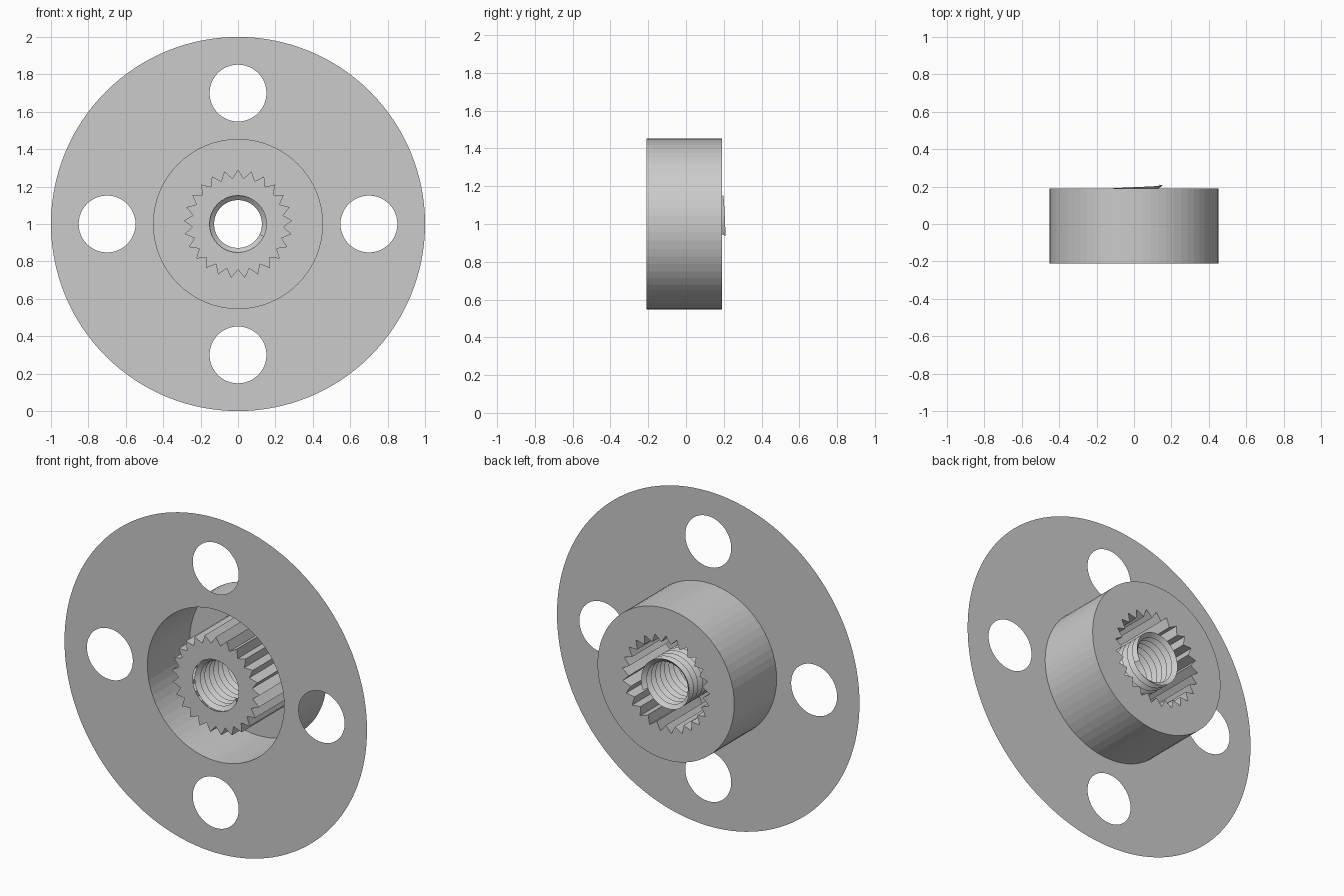
import bpy, bmesh
from math import sin, cos, pi, tau, radians

if "Cube" in bpy.data.objects:
    bpy.data.objects.remove(bpy.data.objects["Cube"])

FRONT, BACK = -0.21, 0.19


def circle(r, n=64, cx=0.0, cz=1.0):
    return [(cx + r * sin(tau * i / n), cz + r * cos(tau * i / n)) for i in range(n)]


def finish(bm, name, smooth=False):
    me = bpy.data.meshes.new(name)
    bm.to_mesh(me)
    bm.free()
    ob = bpy.data.objects.new(name, me)
    bpy.context.collection.objects.link(ob)
    for p in me.polygons:
        p.use_smooth = smooth
    return ob


def plate(name, y, outlines):
    """Thin flat sheet: first outline is the rim, the others are holes."""
    bm = bmesh.new()
    for pts in outlines:
        vs = [bm.verts.new((x, y, z)) for x, z in pts]
        for a, b in zip(vs, vs[1:] + vs[:1]):
            bm.edges.new((a, b))
    facing = (0, -1, 0) if y < 0 else (0, 1, 0)
    bmesh.ops.triangle_fill(bm, use_beauty=True, use_dissolve=False,
                            edges=bm.edges[:], normal=facing)
    for f in bm.faces:
        f.normal_update()
        if f.normal.y * facing[1] < 0:
            f.normal_flip()
    return finish(bm, name)


def wall(name, pts):
    """Open tube joining the front plane to the back plane."""
    bm = bmesh.new()
    a = [bm.verts.new((x, FRONT, z)) for x, z in pts]
    b = [bm.verts.new((x, BACK, z)) for x, z in pts]
    for i in range(len(pts)):
        j = (i + 1) % len(pts)
        bm.faces.new((a[i], a[j], b[j], b[i]))
    bmesh.ops.recalc_face_normals(bm, faces=bm.faces[:])
    return finish(bm, name)


# Spline outline with 25 pointed teeth
TEETH = 25
spline = []
for i in range(TEETH * 2):
    r = 0.29 if i % 2 == 0 else 0.245
    t = pi * i / TEETH
    spline.append((r * sin(t), 1 + r * cos(t)))

hub = circle(0.452)

# Flange with the hub opening and four bolt holes
bolt_holes = [circle(0.152, 48, 0.7 * dx, 1 + 0.7 * dz)
              for dx, dz in ((1, 0), (-1, 0), (0, 1), (0, -1))]
plate("flange", FRONT, [circle(1.0, 128), hub] + bolt_holes)

# Hub wall and its back cap, open at the spline
wall("hub_wall", hub)
plate("hub_back_cap", BACK, [hub, spline])

# Spline wall and its front face, open at the bore
wall("spline_teeth", spline)
plate("spline_front_face", FRONT, [spline, circle(0.152, 48)])

# Threaded bore: zigzag profile swept along a helix
TURNS, STEPS = 9, 48
pitch = 0.42 / (TURNS + 1)
bm = bmesh.new()
rows = []
for k in range(TURNS * 2 + 1):
    r = 0.152 if k % 2 == 0 else 0.128
    row = []
    for s in range(STEPS + 1):
        t = radians(-25) - tau * s / STEPS
        y = FRONT + pitch * (k / 2 + s / STEPS)
        row.append(bm.verts.new((r * cos(t), y, 1 + r * sin(t))))
    rows.append(row)
for a, b in zip(rows, rows[1:]):
    for s in range(STEPS):
        bm.faces.new((a[s], a[s + 1], b[s + 1], b[s]))
bmesh.ops.remove_doubles(bm, verts=bm.verts[:], dist=0.0002)
finish(bm, "bore_thread")
